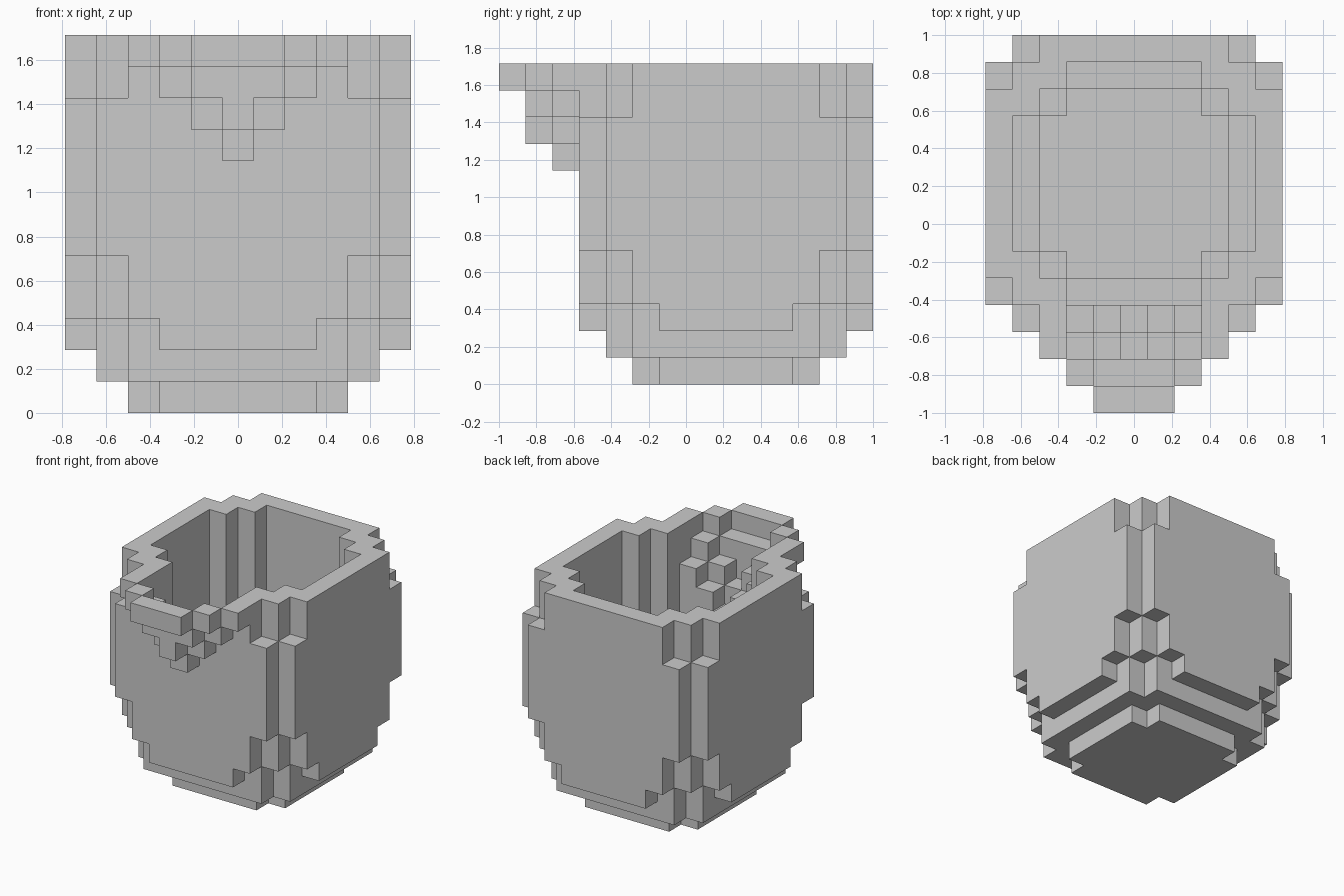
import bpy, bmesh
from mathutils import Vector
from math import radians

cube = bpy.data.objects.get("Cube")
if cube:
    bpy.data.objects.remove(cube, do_unlink=True)

UNIT = 1 / 7          # edge length of one block
FRONT_WALL = -5       # block row of the bowl's front wall
HEIGHT = 12           # rows of blocks


def octagon(reach, diagonal):
    """Blocks of a square slab with stepped corners."""
    span = range(-reach, reach + 1)
    return {(x, y) for x in span for y in span if abs(x) + abs(y) <= diagonal}


def outer_slab(z):
    if z == 0:
        return octagon(3, 5)
    if z == 1:
        return octagon(4, 7)
    if z == 2:
        return octagon(5, 7)
    return octagon(5, 9 if 5 <= z <= 9 else 8)


def inner_slab(z):
    if z == 0:
        return set()
    return octagon(3, 5) if z == 1 else octagon(4, 6)


def bowl_blocks():
    blocks = set()
    for z in range(HEIGHT):
        for x, y in outer_slab(z) - inner_slab(z):
            # V-shaped notch that opens into the spout
            notch = y == FRONT_WALL and abs(x) <= 2 and z >= 8 + abs(x)
            if not notch:
                blocks.add((x, y, z))
    return blocks


def spout_blocks():
    # Each row up is one block wider and reaches one block further forward
    blocks = set()
    for z in range(8, HEIGHT):
        width = z - 8
        tip = min(width, 2) if z > 8 else 0
        for x in range(-width, width + 1):
            step = min(width - abs(x), max(tip, 0))
            if z < HEIGHT - 1:
                step = min(step, 1)
            blocks.add((x, FRONT_WALL - 1 - step, z))
    return blocks


def build(name, blocks, solid):
    """Skin the blocks with the faces that touch open air, merging flat areas."""
    bm = bmesh.new()
    corners = {}

    def corner(p):
        key = tuple(round(2 * c) for c in p)
        if key not in corners:
            corners[key] = bm.verts.new(
                (p.x * UNIT, (p.y + 1.5) * UNIT, (p.z + 0.5) * UNIT))
        return corners[key]

    for block in sorted(blocks):
        centre = Vector(block)
        for axis in range(3):
            for sign in (-1, 1):
                normal = Vector((0, 0, 0))
                normal[axis] = sign
                if tuple(int(c) for c in centre + normal) in solid:
                    continue
                u = Vector((0, 0, 0))
                u[(axis + 1) % 3] = 0.5
                v = normal.cross(u)
                mid = centre + normal / 2
                bm.faces.new([corner(mid + a * u + b * v)
                              for a, b in ((-1, -1), (1, -1), (1, 1), (-1, 1))])

    bmesh.ops.dissolve_limit(bm, angle_limit=radians(1),
                             verts=bm.verts[:], edges=bm.edges[:])
    mesh = bpy.data.meshes.new(name)
    bm.to_mesh(mesh)
    bm.free()
    obj = bpy.data.objects.new(name, mesh)
    bpy.context.collection.objects.link(obj)
    return obj


bowl = bowl_blocks()
spout = spout_blocks()
build("bowl", bowl, bowl | spout)
build("spout", spout, bowl | spout)
